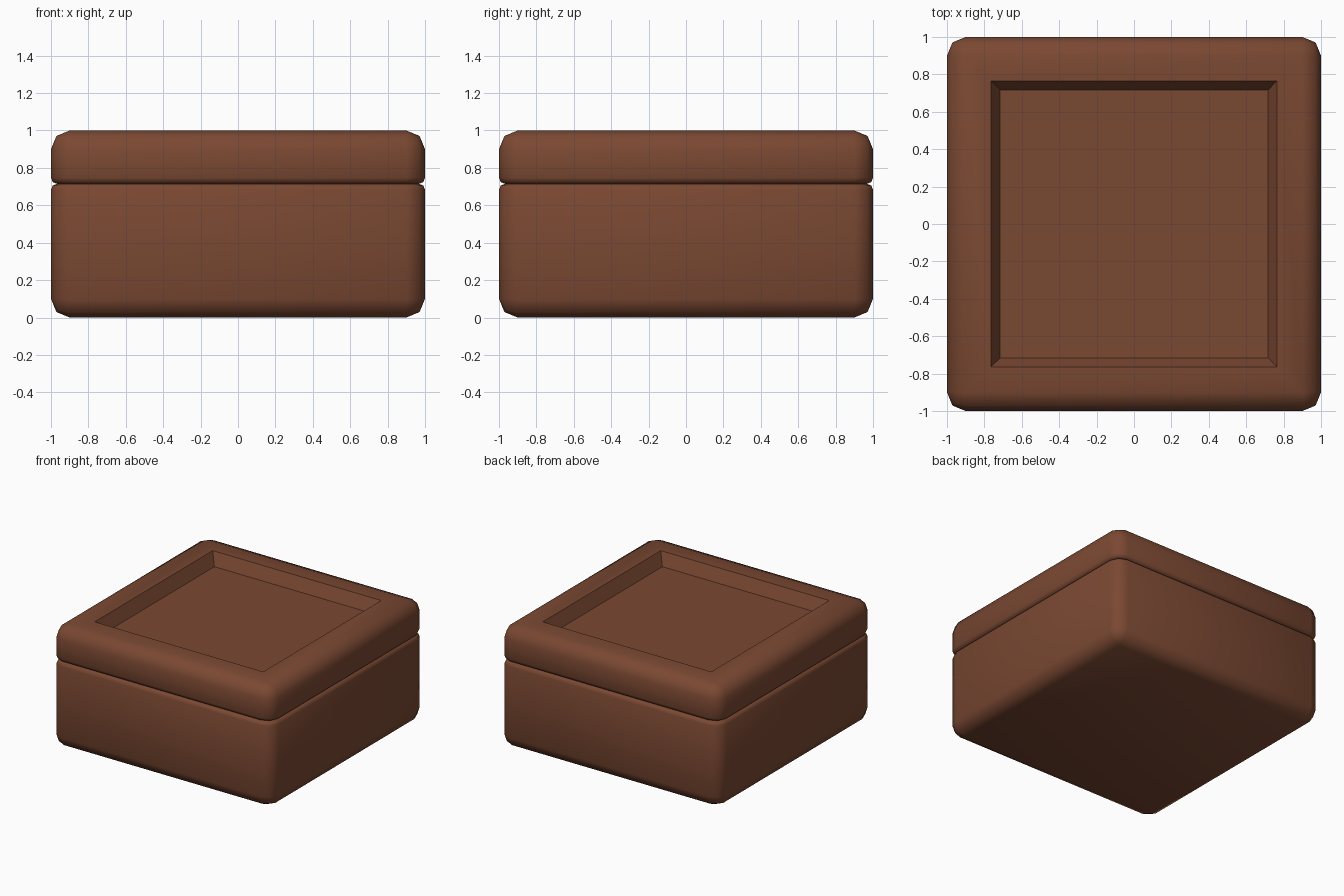
import bpy, bmesh, math

if "Cube" in bpy.data.objects:
    bpy.data.objects.remove(bpy.data.objects["Cube"])

SEAM = 0.715      # height where lid meets box
ROUND = 0.10      # large outer rounding
LIP = 0.032       # small rounding at the seam

wood = bpy.data.materials.new("brown wood")
wood.diffuse_color = (0.195, 0.065, 0.032, 1)
wood.use_nodes = True
wood.node_tree.nodes["Principled BSDF"].inputs["Base Color"].default_value = wood.diffuse_color


def rounded_block(name, z0, z1, seam_z, panel=False):
    """Square block, rounded everywhere, with a tighter edge at the seam."""
    bm = bmesh.new()
    bmesh.ops.create_cube(bm, size=2)
    for v in bm.verts:
        v.co.z = z1 if v.co.z > 0 else z0

    def on_seam(e):
        return all(abs(v.co.z - seam_z) < 1e-4 for v in e.verts)

    # large rounding on the upright and outer edges
    bmesh.ops.bevel(bm, geom=[e for e in bm.edges if not on_seam(e)],
                    offset=ROUND, segments=2, profile=0.5, affect='EDGES')
    # small rounding around the seam
    bmesh.ops.bevel(bm, geom=[e for e in bm.edges if on_seam(e)],
                    offset=LIP, segments=2, profile=0.5, affect='EDGES')
    # sunken panel with sloping sides
    if panel:
        top = max((f for f in bm.faces if f.normal.z > 0.99),
                  key=lambda f: f.calc_area())
        bmesh.ops.inset_region(bm, faces=[top], thickness=0.19)
        bmesh.ops.inset_region(bm, faces=[top], thickness=0.07)
        for v in top.verts:
            v.co.z -= 0.10
    bmesh.ops.recalc_face_normals(bm, faces=bm.faces)
    mesh = bpy.data.meshes.new(name)
    bm.to_mesh(mesh)
    bm.free()
    mesh.materials.append(wood)
    ob = bpy.data.objects.new(name, mesh)
    bpy.context.collection.objects.link(ob)
    bpy.ops.object.select_all(action='DESELECT')
    ob.select_set(True)
    bpy.context.view_layer.objects.active = ob
    bpy.ops.object.shade_smooth_by_angle(angle=math.radians(50))
    return ob


# box body and lid
rounded_block("box_body", 0, SEAM, SEAM)
rounded_block("lid", SEAM, 1, SEAM, panel=True)
